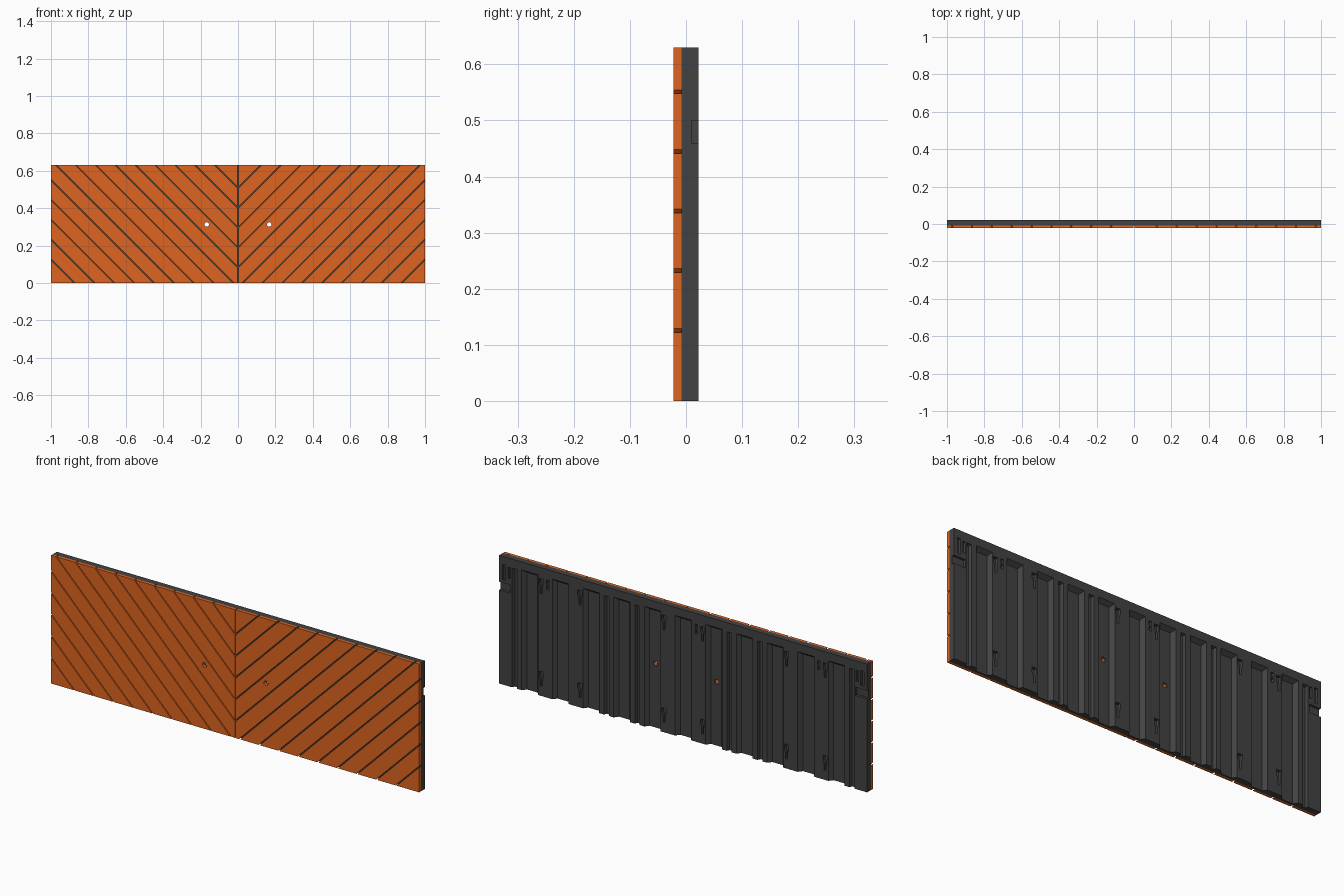
import bpy, bmesh, math
from mathutils import Matrix

if "Cube" in bpy.data.objects:
    bpy.data.objects.remove(bpy.data.objects["Cube"])

H = 0.63                       # panel height
Y0, YM, Y1 = -0.022, -0.008, 0.022   # front, joint, back


def material(name, rgb):
    m = bpy.data.materials.new(name)
    m.diffuse_color = (*rgb, 1)
    m.use_nodes = True
    m.node_tree.nodes["Principled BSDF"].inputs["Base Color"].default_value = m.diffuse_color
    return m


def to_object(bm, name, mat=None):
    bmesh.ops.recalc_face_normals(bm, faces=bm.faces)
    me = bpy.data.meshes.new(name)
    bm.to_mesh(me)
    bm.free()
    ob = bpy.data.objects.new(name, me)
    bpy.context.collection.objects.link(ob)
    if mat:
        me.materials.append(mat)
    return ob


def loft(bm, a, b):
    """Closed solid between two matching outlines."""
    va, vb = [bm.verts.new(p) for p in a], [bm.verts.new(p) for p in b]
    bm.faces.new(va)
    bm.faces.new(vb[::-1])
    n = len(va)
    for i in range(n):
        j = (i + 1) % n
        bm.faces.new((va[i], vb[i], vb[j], va[j]))


def prism(bm, pts, ya, yb):
    """Extrude an x-z outline along y."""
    loft(bm, [(x, ya, z) for x, z in pts], [(x, yb, z) for x, z in pts])


def rect(bm, x0, x1, z0, z1, ya, yb):
    prism(bm, [(x0, z0), (x1, z0), (x1, z1), (x0, z1)], ya, yb)


def channel(bm, x, half, slope, floor, top):
    """Tapered vertical recess, open at the bottom edge."""
    e = slope * (0.03 / (Y1 - floor))

    def outline(w, y, t):
        return [(x - w, y, -0.02), (x + w, y, -0.02), (x + w, y, t), (x - w, y, t)]
    loft(bm, outline(half, floor, top - slope),
         outline(half + e, floor + 0.03, top - slope + e))


def bolt_hole(bm, x):
    m = Matrix.Translation((x, 0, 0.313)) @ Matrix.Rotation(math.pi / 2, 4, 'X')
    bmesh.ops.create_cone(bm, cap_ends=True, segments=12, radius1=0.012,
                          radius2=0.012, depth=0.2, matrix=m)


def cut(ob, bm):
    cutter = to_object(bm, "cutter")
    cutter.hide_render = True
    mod = ob.modifiers.new("cut", 'BOOLEAN')
    mod.operation, mod.solver, mod.object = 'DIFFERENCE', 'EXACT', cutter
    bpy.context.view_layer.objects.active = ob
    bpy.ops.object.modifier_apply(modifier=mod.name)
    bpy.data.objects.remove(cutter)


orange = material("orange", (0.74, 0.13, 0.015))
dark = material("dark_grey", (0.055, 0.055, 0.055))

# front boards: one half, diagonal gaps, mirrored into a chevron
bm = bmesh.new()
rect(bm, 0.002, 1, 0, H, Y0, YM)
boards = to_object(bm, "chevron_boards", orange)
bm = bmesh.new()
g = 0.0035
for k in range(14):
    c = -0.874 + k * 0.1063
    a, b = -0.1, 1.1
    prism(bm, [(a, a + c - g), (b, b + c - g), (b, b + c + g), (a, a + c + g)], -0.05, 0.02)
cut(boards, bm)
bm = bmesh.new()
bolt_hole(bm, 0.167)
cut(boards, bm)
mirror = boards.modifiers.new("mirror", 'MIRROR')
mirror.use_mirror_merge = False
bpy.context.view_layer.objects.active = boards
bpy.ops.object.modifier_apply(modifier="mirror")

# back panel
bm = bmesh.new()
rect(bm, -1, 1, 0, H, YM, Y1)
back = to_object(bm, "ribbed_back_panel", dark)

# wide channels between ribs, narrow channels in the plain ribs
bm = bmesh.new()
for k in range(-5, 6):
    channel(bm, k / 6, 0.029, 0.015, 0.002, 0.59)
for s in (-1, 1):
    for x in (0.25, 0.417, 0.917):
        channel(bm, s * x, 0.008, 0.005, 0.008, 0.585)
cut(back, bm)

# keyhole pockets, small slots and corner notches
bm = bmesh.new()
for unit, side in ((-2 / 3, -1), (0, -1), (2 / 3, 1)):
    for s in (-1, 1):
        x = unit + s * 0.105
        for z in (0.085, 0.54):
            prism(bm, [(x - 0.005, z - 0.038), (x + 0.005, z - 0.038), (x + 0.006, z - 0.005),
                       (x + 0.012, z + 0.01), (x + 0.012, z + 0.034), (x - 0.012, z + 0.034),
                       (x - 0.012, z + 0.01), (x - 0.006, z - 0.005)], 0.006, 0.05)
    x = unit + side * 0.07
    rect(bm, x - 0.007, x + 0.007, 0.53, 0.55, 0.008, 0.05)
    rect(bm, x - 0.007, x + 0.007, 0.557, 0.577, 0.008, 0.05)
for s in (-1, 1):
    def span(a, b):
        return sorted((s * a, s * b))
    rect(bm, *span(0.937, 1.05), 0.46, 0.50, 0.01, 0.05)
    rect(bm, *span(0.965, 0.982), 0.515, 0.59, 0.01, 0.05)
    rect(bm, *span(0.938, 0.952), 0.53, 0.585, 0.01, 0.05)
cut(back, bm)

# bolt holes through the back
bm = bmesh.new()
for s in (-1, 1):
    bolt_hole(bm, s * 0.167)
cut(back, bm)
